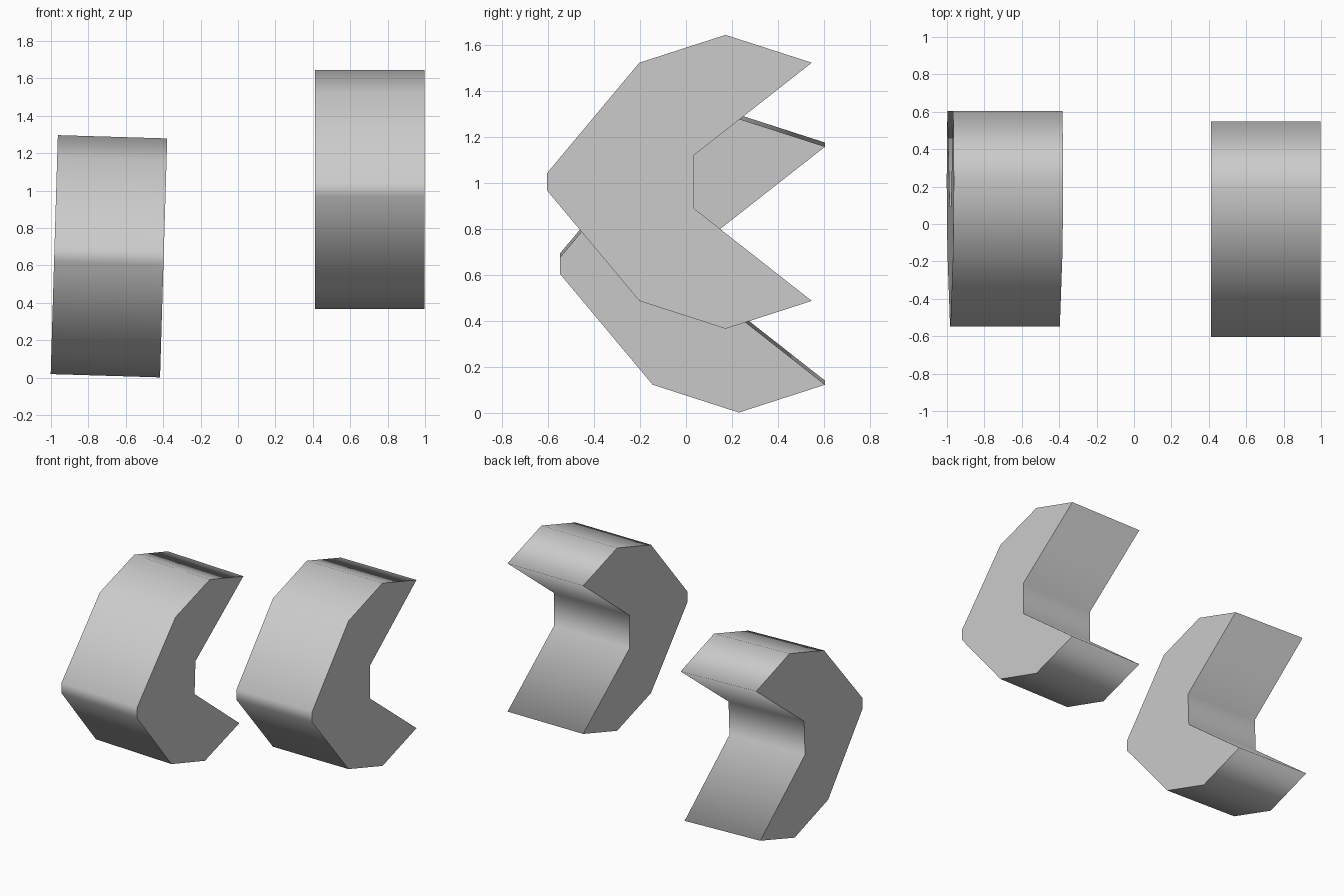
import bpy
import bmesh
from mathutils import Matrix

cube = bpy.data.objects.get("Cube")
if cube:
    bpy.data.objects.remove(cube, do_unlink=True)

grey = bpy.data.materials.new("light grey")
grey.use_nodes = True
colour = (0.6, 0.6, 0.6, 1)
grey.diffuse_color = colour
grey.node_tree.nodes["Principled BSDF"].inputs["Base Color"].default_value = colour

# Upper half of the open C profile (y, z) about its middle, nose to inner corner
UPPER = [(-0.605, 0.037), (-0.203, 0.518), (0.172, 0.639),
         (0.547, 0.518), (0.035, 0.116)]
PROFILE = UPPER + [(y, -z) for y, z in reversed(UPPER)]
WIDTH = 0.585


def c_block(name, location, tilt):
    """Extrude the profile along x, with flat ends and smooth walls."""
    bm = bmesh.new()
    end = bm.faces.new([bm.verts.new((-WIDTH / 2, y, z)) for y, z in PROFILE])
    grown = bmesh.ops.extrude_face_region(bm, geom=[end], use_keep_orig=True)
    moved = [v for v in grown["geom"] if isinstance(v, bmesh.types.BMVert)]
    bmesh.ops.translate(bm, verts=moved, vec=(WIDTH, 0, 0))
    bmesh.ops.recalc_face_normals(bm, faces=bm.faces)
    for face in bm.faces:
        face.smooth = len(face.verts) == 4
        if not face.smooth:
            for edge in face.edges:
                edge.smooth = False
    bm.transform(Matrix.Translation(location) @ Matrix.Rotation(tilt, 4, "Y"))
    mesh = bpy.data.meshes.new(name)
    bm.to_mesh(mesh)
    bm.free()
    mesh.materials.append(grey)
    bpy.context.collection.objects.link(bpy.data.objects.new(name, mesh))


# Upright block on the left, lower and slightly leaning block on the right
c_block("left_c_block", (0.705, 0, 1.005), 0)
c_block("right_c_block", (-0.69, 0.058, 0.649), 0.03)
